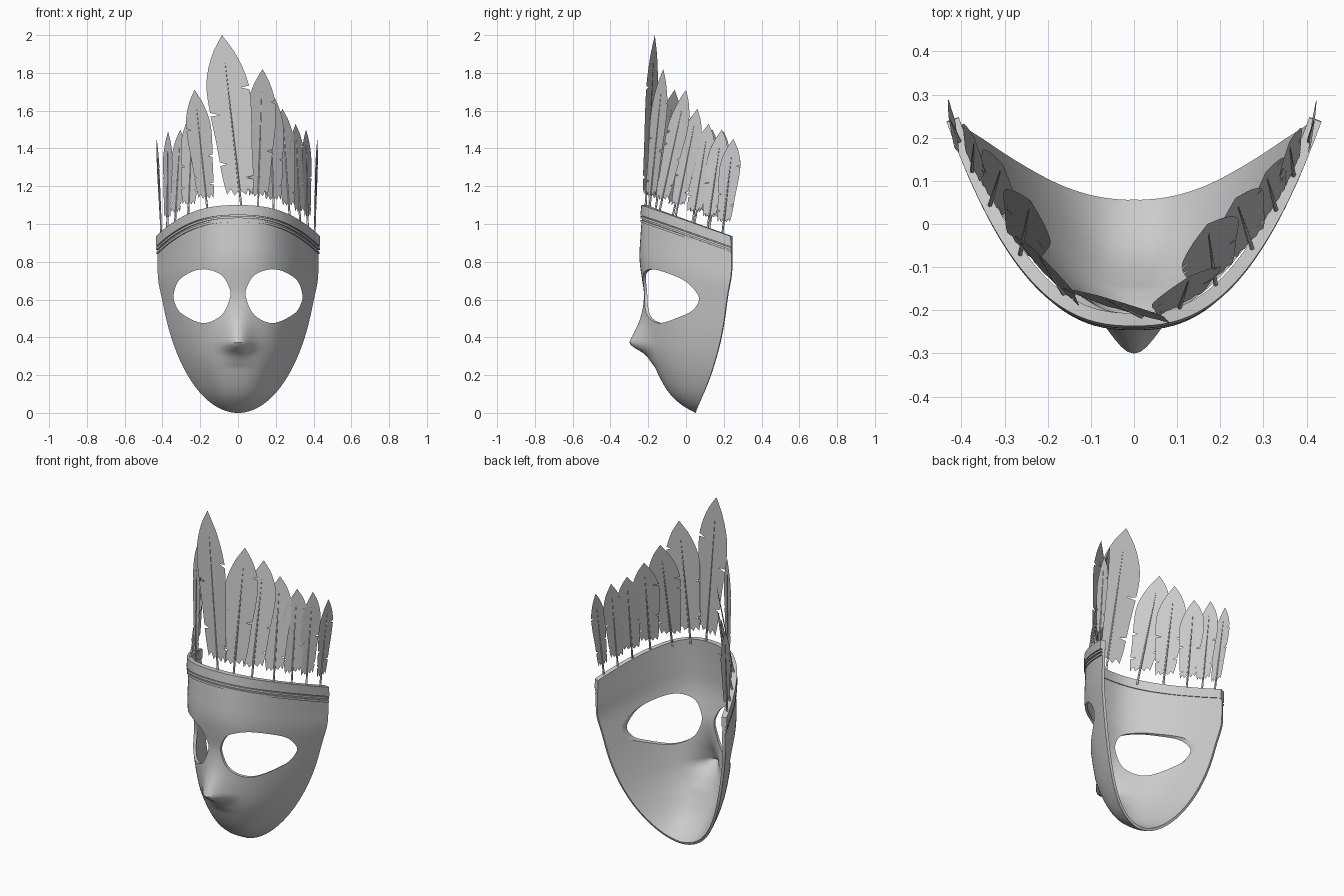
import bpy, bmesh, math, random
from mathutils import Vector

if "Cube" in bpy.data.objects:
    bpy.data.objects.remove(bpy.data.objects["Cube"])

random.seed(4)


def make(name, verts, faces, smooth=True):
    me = bpy.data.meshes.new(name)
    me.from_pydata([tuple(v) for v in verts], [], faces)
    ob = bpy.data.objects.new(name, me)
    bpy.context.collection.objects.link(ob)
    bm = bmesh.new()
    bm.from_mesh(me)
    if smooth:
        bmesh.ops.recalc_face_normals(bm, faces=bm.faces)
    bm.to_mesh(me)
    bm.free()
    return ob


def shade(ob, deg=40):
    bpy.ops.object.select_all(action='DESELECT')
    ob.select_set(True)
    bpy.context.view_layer.objects.active = ob
    bpy.ops.object.shade_smooth_by_angle(angle=math.radians(deg))


def curve(pts, x):
    """Smooth interpolation through (x, y) pairs."""
    x = min(max(x, pts[0][0]), pts[-1][0])
    n = len(pts)

    def slope(k):
        a, b = pts[max(k - 1, 0)], pts[min(k + 1, n - 1)]
        return (b[1] - a[1]) / (b[0] - a[0])
    for k in range(n - 1):
        (x0, y0), (x1, y1) = pts[k], pts[k + 1]
        if x <= x1:
            h = x1 - x0
            t = (x - x0) / h
            return ((2*t**3 - 3*t*t + 1) * y0 + (t**3 - 2*t*t + t) * h * slope(k)
                    + (3*t*t - 2*t**3) * y1 + (t**3 - t*t) * h * slope(k + 1))


# face profiles by height: centre line, back edge, nose height
FRONT = [(0, .05), (.04, -.02), (.1, -.085), (.2, -.145), (.3, -.185), (.4, -.2),
         (.6, -.215), (.8, -.245), (.95, -.24), (1.12, -.225)]
BACK = [(0, .05), (.2, .13), (.4, .185), (.6, .215), (.9, .24), (1.12, .24)]
NOSE = [(.24, 0), (.31, .03), (.345, .08), (.37, .103), (.4, .087), (.5, .035), (.62, .005), (.72, 0)]


def face(s, z):
    """Point on the mask; s = -1..1 across, z = height at the centre line."""
    q = max(0, 1 - z / .9)
    w = max(.012, .425 * math.sqrt(1 - q * q))
    f, b = curve(FRONT, z), curve(BACK, z)
    x = s * w
    y = f + (b - f) * abs(s) ** 2.5
    y -= curve(NOSE, z) * math.exp(-(x / .075) ** 2)
    k = min(1, max(0, (z - .55) / .45))
    return Vector((x, y, z - .354 * k * k * (3 - 2 * k) * (y + .24)))


# mask shell
NU, NV = 72, 72
verts = [face(math.sin(math.pi / 2 * (2 * i / NU - 1)), 1.07 * (j / NV) ** 1.35)
         for j in range(NV + 1) for i in range(NU + 1)]
R = NU + 1
faces = [(j*R + i, j*R + i + 1, (j+1)*R + i + 1, (j+1)*R + i) for j in range(NV) for i in range(NU)]
mask = make("mask_face", verts, faces, smooth=False)
sol = mask.modifiers.new("thick", 'SOLIDIFY')
sol.thickness = .015
sol.offset = -1

# eye hole cutters
EYE = [(.34, .63), (.305, .71), (.2, .76), (.095, .735), (.045, .66), (.045, .6),
       (.09, .515), (.185, .475), (.29, .52), (.33, .57)]
loop = []
for k in range(len(EYE)):
    p0, p1, p2, p3 = [Vector(EYE[(k + d) % len(EYE)]) for d in (-1, 0, 1, 2)]
    for t in (0, .2, .4, .6, .8):
        loop.append(.5 * (2*p1 + (p2 - p0)*t + (2*p0 - 5*p1 + 4*p2 - p3)*t*t + (3*p1 - p0 - 3*p2 + p3)*t**3))
verts, faces, n = [], [], len(loop)
for side in (1, -1):
    o = len(verts)
    verts += [(side * p.x, y, p.y) for y in (-.6, .6) for p in loop]
    faces += [[o + i for i in range(n)], [o + n + i for i in range(n)]]
    faces += [(o + i, o + (i+1) % n, o + n + (i+1) % n, o + n + i) for i in range(n)]
cutter = make("eye_cutter", verts, faces)
cutter.hide_render = True
bo = mask.modifiers.new("eyes", 'BOOLEAN')
bo.operation = 'DIFFERENCE'
bo.solver = 'EXACT'
bo.object = cutter
dg = bpy.context.evaluated_depsgraph_get()
mask.data = bpy.data.meshes.new_from_object(mask.evaluated_get(dg))
mask.modifiers.clear()
bpy.data.objects.remove(cutter)
shade(mask)


# forehead bands following the top edge
def band(name, z0, z1, inner, outer):
    verts, N = [], 64
    for i in range(N + 1):
        s = math.sin(math.pi / 2 * (2 * i / N - 1))
        t = face(min(s + .004, 1), 1.05) - face(max(s - .004, -1), 1.05)
        nrm = Vector((t.y, -t.x, 0)).normalized()
        for z, d in ((z0, inner), (z0, outer), (z1, outer), (z1, inner)):
            verts.append(face(s, z) + nrm * d)
    faces = [(4*i + k, 4*i + (k+1) % 4, 4*i + 4 + (k+1) % 4, 4*i + 4 + k) for i in range(N) for k in range(4)]
    faces += [(0, 1, 2, 3), (4*N, 4*N + 1, 4*N + 2, 4*N + 3)]
    shade(make(name, verts, faces))


band("head_band", 1.05, 1.105, -.02, .01)
band("upper_trim", 1.033, 1.045, -.005, .009)
band("lower_trim", 1.012, 1.024, -.005, .007)

# feathers
SHAPE = [(0, .6), (.1, .72), (.3, .82), (.58, 1), (.72, .95), (.88, .55), (1, 0)]


def feather(name, bx, by, tip, width, angle):
    base = Vector((bx, by, 1.08 - .354 * (by + .24)))
    tip = Vector(tip)
    a = math.radians(angle)
    side = Vector((math.cos(a), math.sin(a), 0))
    length = (tip - base).length
    start = .085 / length

    def at(t, off):
        return base.lerp(tip, start + (1 - start) * t) + side * off * width / 2

    # one edge of the vane, with a few torn notches
    def edge(sgn):
        cuts = [random.uniform(.08, .2), random.uniform(.3, .55), random.uniform(.62, .75)]
        cuts = random.sample(cuts, 2)
        pts = [(k / 20, curve(SHAPE, k / 20)) for k in range(20)
               if all(abs(k / 20 - c) > .02 for c in cuts)]
        for c in cuts:
            w = curve(SHAPE, c)
            pts += [(c - .012, w), (c, w * random.uniform(.5, .75)), (c + .012, w)]
        return [at(t, sgn * w) for t, w in sorted(pts)]
    ragged = [at(.035, -.4), at(-.005, -.25), at(.03, 0), at(0, .3), at(.04, .42)]
    verts = edge(1) + [tip] + edge(-1)[::-1] + ragged
    make(name + "_vane", verts, [list(range(len(verts)))], smooth=False)

    # tapered quill
    end = base.lerp(tip, .84)
    ax = (tip - base).normalized()
    u = side
    v = ax.cross(u).normalized()
    ring = [math.tau * k / 6 for k in range(6)]
    verts = [p + (u * math.cos(r) + v * math.sin(r)) * rad
             for p, rad in ((base, .006), (end, .0015)) for r in ring]
    faces = [(k, (k+1) % 6, 6 + (k+1) % 6, 6 + k) for k in range(6)] + [list(range(6)), list(range(6, 12))]
    shade(make(name + "_quill", verts, faces), 65)


feather("center_feather", .02, -.215, (-.085, -.165, 2.0), .235, -15)
RIGHT = [(.105, -.195, (.13, -.12, 1.82), .18, 28), (.19, -.145, (.17, -.0, 1.71), .17, 40),
         (.275, -.06, (.235, .06, 1.61), .15, 47), (.33, .03, (.305, .12, 1.53), .14, 57),
         (.37, .11, (.36, .19, 1.5), .12, 65), (.405, .19, (.42, .25, 1.45), .11, 83)]
LEFT = [(-.16, -.165, (-.23, -.06, 1.71), .18, -43), (-.265, -.075, (-.24, .055, 1.6), .16, -48),
        (-.335, .04, (-.305, .14, 1.5), .14, -58), (-.375, .12, (-.37, .2, 1.49), .12, -65),
        (-.405, .19, (-.43, .25, 1.45), .11, -83)]
for label, rows in (("right", RIGHT), ("left", LEFT)):
    for k, row in enumerate(rows):
        feather(f"{label}_feather_{k + 1}", *row)
